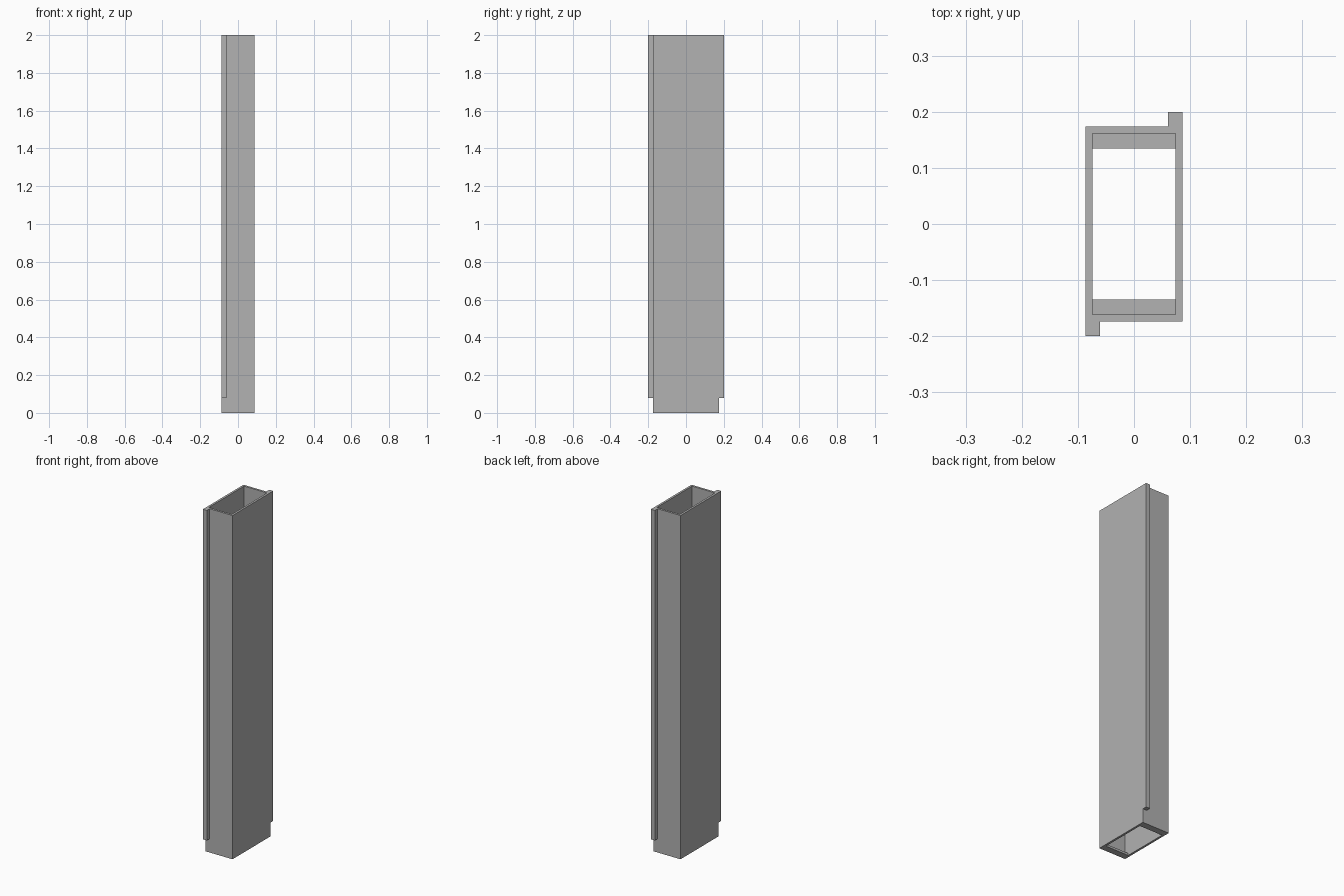
import bpy
import bmesh

cube = bpy.data.objects.get("Cube")
if cube:
    bpy.data.objects.remove(cube, do_unlink=True)

HX, HY = 0.0865, 0.174     # outer half sizes of the tube
WALL = 0.0125
HEIGHT = 2.0
FIN_W, FIN_Y, FIN_Z = 0.026, 0.2, 0.08
LEDGE_Y = 0.135            # inner edge of the bottom flanges

grey = bpy.data.materials.new("plain_grey")
grey.use_nodes = True
colour = (0.445, 0.445, 0.445, 1)
grey.diffuse_color = colour
grey.node_tree.nodes["Principled BSDF"].inputs["Base Color"].default_value = colour


def finish(name, bm):
    bmesh.ops.recalc_face_normals(bm, faces=bm.faces)
    mesh = bpy.data.meshes.new(name)
    bm.to_mesh(mesh)
    bm.free()
    mesh.materials.append(grey)
    obj = bpy.data.objects.new(name, mesh)
    bpy.context.collection.objects.link(obj)
    return obj


def box(name, x, y, z):
    """Box between (min, max) pairs along each axis."""
    bm = bmesh.new()
    bmesh.ops.create_cube(bm, size=1)
    for v in bm.verts:
        for i, (a, b) in enumerate((x, y, z)):
            v.co[i] = b if v.co[i] > 0 else a
    return finish(name, bm)


# Open rectangular tube: inner and outer rings joined at both ends
bm = bmesh.new()
corners = ((-1, -1), (1, -1), (1, 1), (-1, 1))
rings = [[bm.verts.new((sx * (HX - t), sy * (HY - t), z)) for sx, sy in corners]
         for t, z in ((0, 0), (0, HEIGHT), (WALL, HEIGHT), (WALL, 0))]
for r, ring in enumerate(rings):
    nxt = rings[(r + 1) % 4]
    for i in range(4):
        j = (i + 1) % 4
        bm.faces.new((ring[i], ring[j], nxt[j], nxt[i]))
finish("hollow_tube", bm)

# Corner fins and bottom flanges, repeated by a half turn
for side, s in (("front", -1), ("back", 1)):
    box(side + "_corner_fin",
        sorted((s * HX, s * (HX - FIN_W))),
        sorted((s * HY, s * FIN_Y)), (FIN_Z, HEIGHT))
    box(side + "_bottom_flange",
        (WALL - HX, HX - WALL),
        sorted((s * LEDGE_Y, s * (HY - WALL))), (0, WALL))
